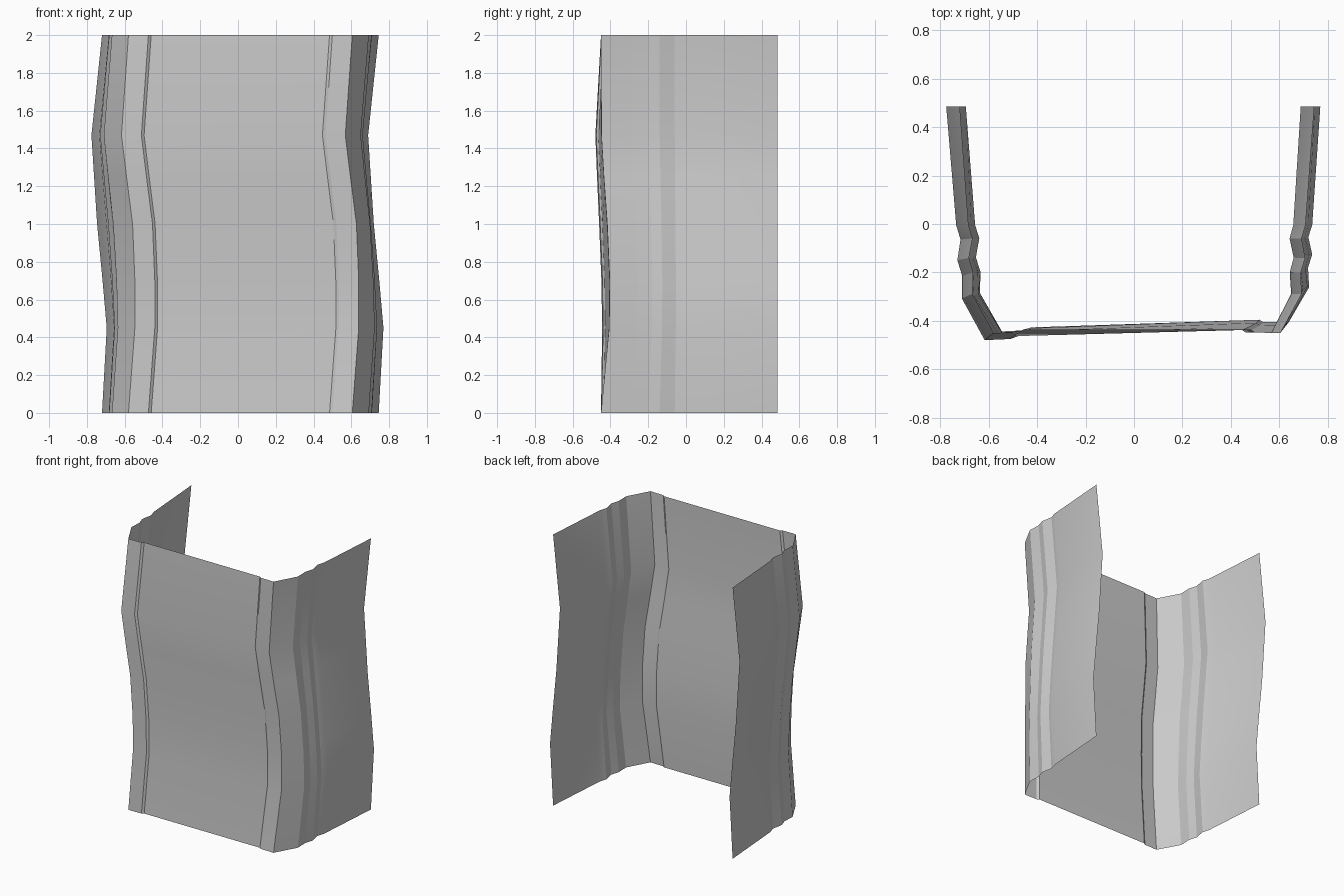
import bpy, bmesh

if "Cube" in bpy.data.objects:
    bpy.data.objects.remove(bpy.data.objects["Cube"])

# half cross-section (x, y), from rear edge of the side wall to the front panel
HALF = [(0.7325, 0.485), (0.6965, -0.005), (0.68, -0.06), (0.695, -0.14),
        (0.677, -0.20), (0.68, -0.29), (0.5925, -0.45), (0.487, -0.448), (0.472, -0.437)]
PROFILE = [(-x, y) for x, y in HALF] + [(x, y) for x, y in reversed(HALF)]

# wavy levels: z, x shift at rear, x shift at front, y shift front left, y shift front right
LEVELS = [(0.0, 0, 0, 0, 0),
          (0.45, 0.025, 0.034, 0.006, 0.043),
          (0.70, 0.003, 0.034, 0.002, 0.046),
          (1.0, -0.026, 0.022, -0.01, 0.033),
          (1.25, -0.042, -0.010, -0.021, 0.015),
          (1.47, -0.056, -0.037, -0.03, 0.002),
          (2.0, 0, 0, 0, 0)]


def place(x, y, level):
    z, rear, front, dy_left, dy_right = level
    f = (0.485 - y) / 0.935              # 0 at rear, 1 at front
    w = min(1, max(0, -y / 0.44))        # depth shift fades toward the rear
    s = min(1, max(0, (x + 0.59) / 1.18))
    return (x + 0.0125 + rear + (front - rear) * f * f,
            y + w * (dy_left + (dy_right - dy_left) * s), z)


# folded sheet lofted through the levels
bm = bmesh.new()
rows = [[bm.verts.new(place(x, y, lv)) for x, y in PROFILE] for lv in LEVELS]
for low, high in zip(rows, rows[1:]):
    for i in range(len(PROFILE) - 1):
        bm.faces.new((low[i], low[i + 1], high[i + 1], high[i]))
mesh = bpy.data.meshes.new("curtain_sheet")
bm.to_mesh(mesh)
bm.free()
sheet = bpy.data.objects.new("curtain_sheet", mesh)
bpy.context.collection.objects.link(sheet)
bpy.context.view_layer.objects.active = sheet
sheet.select_set(True)
bpy.ops.object.shade_smooth_by_angle(angle=0.24)
